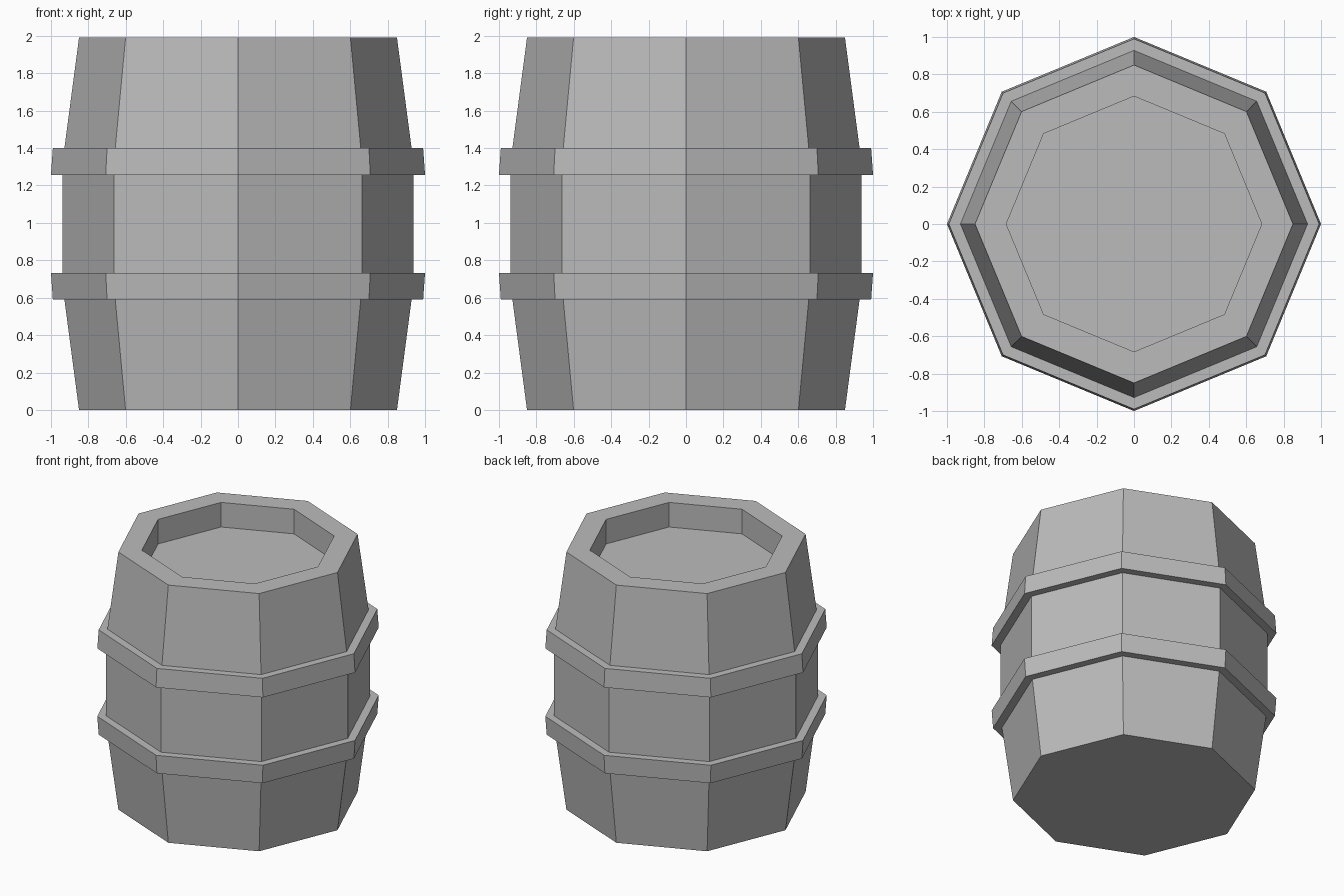
import bpy, bmesh, math

if "Cube" in bpy.data.objects:
    bpy.data.objects.remove(bpy.data.objects["Cube"])

SIDES = 8
HEIGHT = 1.99

grey = bpy.data.materials.new("plain_grey")
grey.diffuse_color = (0.5, 0.5, 0.5, 1)
grey.use_nodes = True
grey.node_tree.nodes["Principled BSDF"].inputs["Base Color"].default_value = grey.diffuse_color


def revolve(name, profile, cap_start=False, cap_end=False):
    """Turn (radius, z) points into a flat-sided octagonal part."""
    bm = bmesh.new()
    rings = []
    for r, z in profile:
        rings.append([bm.verts.new((r * math.cos(a), r * math.sin(a), z))
                      for a in (2 * math.pi * i / SIDES for i in range(SIDES))])
    for low, high in zip(rings, rings[1:]):
        for i in range(SIDES):
            j = (i + 1) % SIDES
            bm.faces.new((low[i], low[j], high[j], high[i]))
    if cap_start:
        bm.faces.new(rings[0][::-1])
    if cap_end:
        bm.faces.new(rings[-1])
    mesh = bpy.data.meshes.new(name)
    bm.to_mesh(mesh)
    bm.free()
    mesh.materials.append(grey)
    obj = bpy.data.objects.new(name, mesh)
    bpy.context.collection.objects.link(obj)
    return obj


# Barrel body: bulging wall, flat rim and sunken lid
revolve("barrel_body", [(0.85, 0), (0.938, 0.665), (0.938, HEIGHT - 0.665),
                        (0.85, HEIGHT), (0.683, HEIGHT), (0.683, HEIGHT - 0.19)],
        cap_start=True, cap_end=True)

# Hoops: mirrored pair, each slightly wider towards the middle of the barrel
lower = [(0.925, 0.59), (0.99, 0.59), (1.0, 0.733), (0.935, 0.733)]
upper = [(r, HEIGHT - z) for r, z in reversed(lower)]
revolve("lower_hoop", lower)
revolve("upper_hoop", upper)
